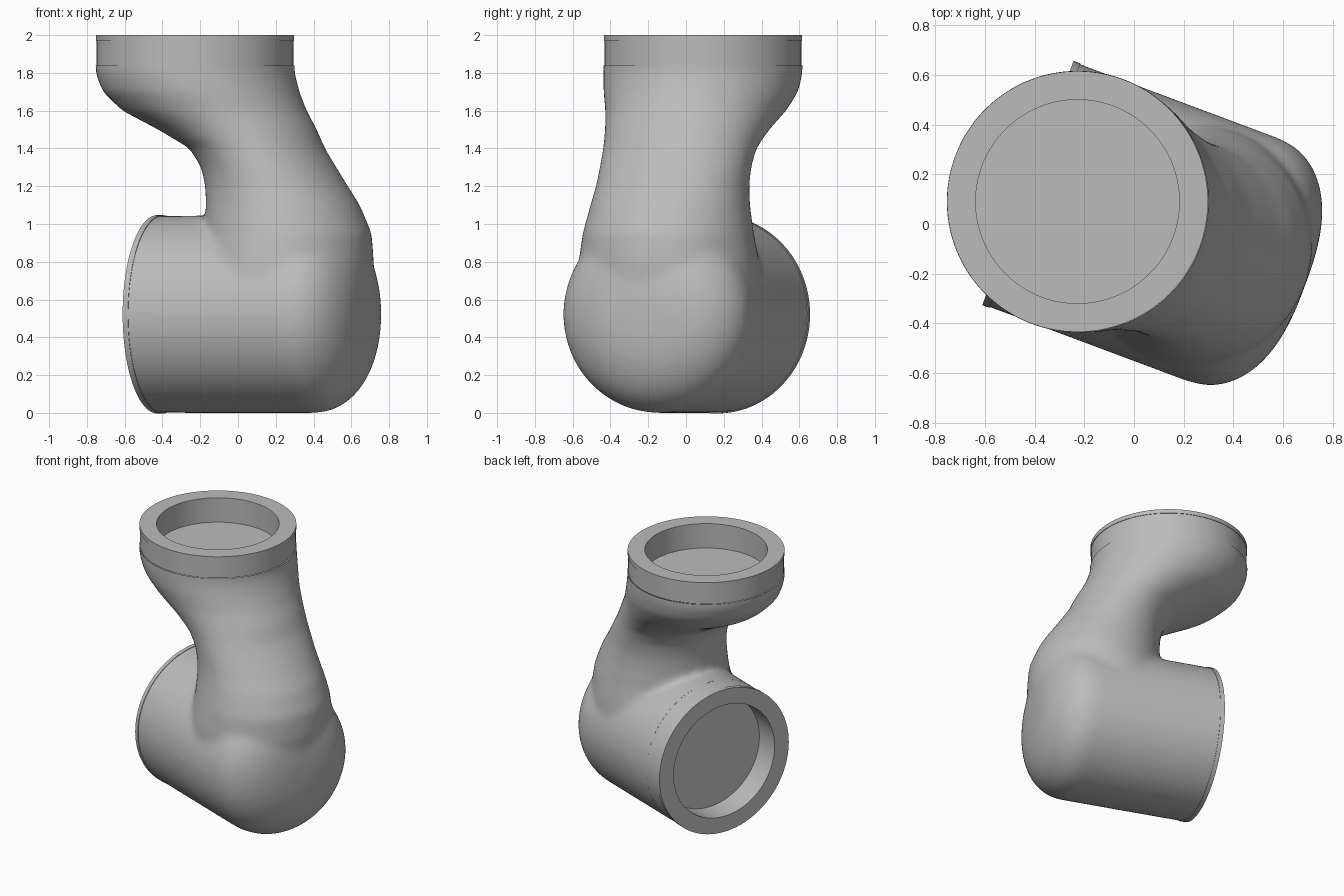
import bpy, bmesh, math
from mathutils import Matrix, Vector

if "Cube" in bpy.data.objects:
    bpy.data.objects.remove(bpy.data.objects["Cube"])

RADIUS = 0.522       # lower barrel radius and axis height
TOP_U = 0.213        # upper flange centre along the barrel axis
PLACE = Matrix.Translation((-0.427, 0.165, 0)) @ Matrix.Rotation(math.radians(-20.5), 4, "Z")

grey = bpy.data.materials.new("plain grey")
grey.use_nodes = True
grey.diffuse_color = (0.5, 0.5, 0.5, 1)
grey.node_tree.nodes["Principled BSDF"].inputs["Base Color"].default_value = (0.5, 0.5, 0.5, 1)


def add_object(name, bm):
    mesh = bpy.data.meshes.new(name)
    bm.to_mesh(mesh)
    bm.free()
    mesh.materials.append(grey)
    obj = bpy.data.objects.new(name, mesh)
    bpy.context.collection.objects.link(obj)
    obj.matrix_world = PLACE
    return obj


def loft(bm, rings, caps=True):
    """Skin a list of point rings, optionally closing both ends."""
    loops = [[bm.verts.new(p) for p in ring] for ring in rings]
    n = len(loops[0])
    for a, b in zip(loops, loops[1:]):
        for i in range(n):
            j = (i + 1) % n
            bm.faces.new((a[i], a[j], b[j], b[i]))
    if caps:
        bm.faces.new(loops[0][::-1])
        bm.faces.new(loops[-1])


def oval(u, z, a, b, n=96):
    return [(u + a * math.cos(t), b * math.sin(t), z)
            for t in (math.tau * i / n for i in range(n))]


def barrel_ring(u, r, n=96):
    return [(u, r * math.cos(t), RADIUS + r * math.sin(t))
            for t in (math.tau * i / n for i in range(n))]


# Body: domed barrel and a leaning neck, blended into one skin
bm = bmesh.new()
rings = [barrel_ring(-0.15, RADIUS), barrel_ring(0.4, RADIUS)]
for i in range(25):
    angle = math.pi / 2 * i / 25
    rings.append(barrel_ring(0.89 + 0.3 * math.sin(angle), RADIUS * math.cos(angle) ** 0.75))
loft(bm, rings)

# height, centre, half depth, half width
sections = [
    (0.52, 0.70, 0.47, 0.50), (0.80, 0.73, 0.46, 0.48), (0.95, 0.74, 0.44, 0.455),
    (1.10, 0.71, 0.405, 0.425), (1.20, 0.674, 0.373, 0.41), (1.30, 0.63, 0.35, 0.408),
    (1.40, 0.565, 0.35, 0.413), (1.50, 0.453, 0.418, 0.438), (1.60, 0.323, 0.49, 0.478),
    (1.70, 0.247, 0.522, 0.515), (1.80, TOP_U, 0.527, 0.527), (2.10, TOP_U, 0.527, 0.527),
]
loft(bm, [oval(u, z, a, b) for z, u, a, b in sections])
bmesh.ops.recalc_face_normals(bm, faces=bm.faces)
body = add_object("body", bm)
remesh = body.modifiers.new("blend", "REMESH")
remesh.mode = "VOXEL"
remesh.voxel_size = 0.018
smooth = body.modifiers.new("soften", "SMOOTH")
smooth.factor = 0.5
smooth.iterations = 22
bpy.context.view_layer.update()
skin = bpy.data.meshes.new_from_object(
    body.evaluated_get(bpy.context.evaluated_depsgraph_get()))
body.modifiers.clear()

# Trim the body flat where the flanges start
bm = bmesh.new()
bm.from_mesh(skin)


def trim(faces, point, normal):
    geom = set(faces)
    for f in faces:
        geom.update(f.verts)
        geom.update(f.edges)
    bmesh.ops.bisect_plane(bm, geom=list(geom), plane_co=point, plane_no=normal,
                           clear_outer=True)


trim(bm.faces[:], Vector((0, 0, 1.84)), Vector((0, 0, 1)))
trim([f for f in bm.faces if f.calc_center_median().z < 1.15],
     Vector((0.16, 0, 0)), Vector((-1, 0, 0)))
for f in bm.faces:
    f.smooth = True
bm.to_mesh(body.data)
bm.free()

# Flanges: cups with a shallow recess, listed as (distance from rim, radius)
profile = [(0.18, 0.001), (0.18, 0.41), (0, 0.41), (0, 0.525),
           (0.03, 0.525), (0.03, 0.521), (0.16, 0.521), (0.16, 0.45)]


def flange(name, make_ring):
    bm = bmesh.new()
    loft(bm, [make_ring(d, r) for d, r in profile], caps=False)
    bmesh.ops.recalc_face_normals(bm, faces=bm.faces)
    # make the recess floor face outward through the rim
    floor = min(bm.faces, key=lambda f: f.calc_area())
    rim = Vector(make_ring(0, 0)[0]) - Vector(make_ring(1, 0)[0])
    if floor.normal.dot(rim) < 0:
        bmesh.ops.reverse_faces(bm, faces=bm.faces)
    obj = add_object(name, bm)
    bpy.ops.object.select_all(action="DESELECT")
    obj.select_set(True)
    bpy.context.view_layer.objects.active = obj
    bpy.ops.object.shade_smooth_by_angle(angle=math.radians(30))


flange("top_flange", lambda d, r: oval(TOP_U, 2 - d, r, r))
flange("side_flange", lambda d, r: barrel_ring(d, r))
